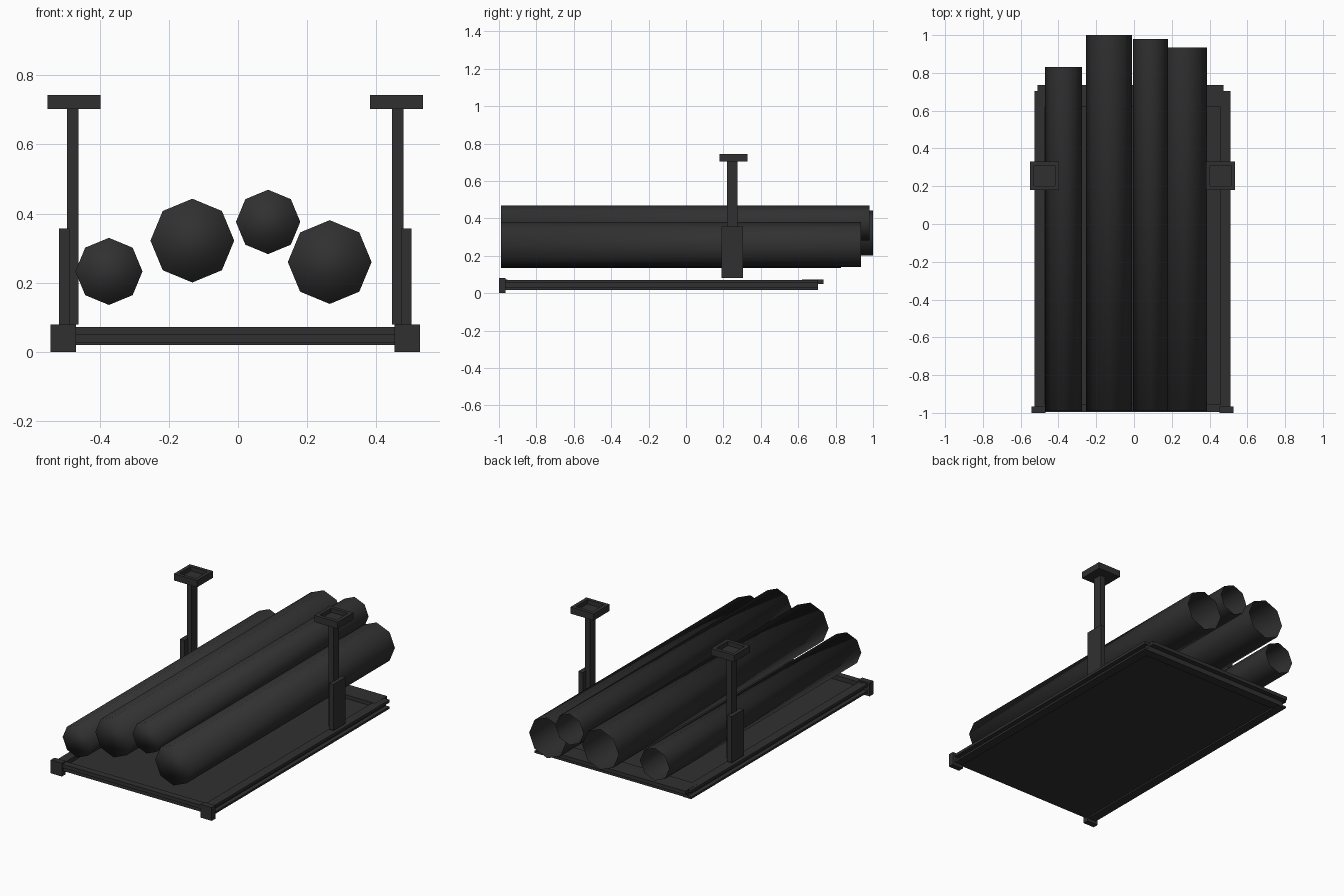
import bpy, bmesh, math

if "Cube" in bpy.data.objects:
    bpy.data.objects.remove(bpy.data.objects["Cube"])

# One dark colour for everything
mat = bpy.data.materials.new("charcoal")
mat.diffuse_color = (0.03, 0.03, 0.03, 1)
mat.use_nodes = True
mat.node_tree.nodes["Principled BSDF"].inputs["Base Color"].default_value = mat.diffuse_color


def finish(name, bm, smooth=False):
    bmesh.ops.recalc_face_normals(bm, faces=bm.faces)
    me = bpy.data.meshes.new(name)
    bm.to_mesh(me)
    bm.free()
    me.materials.append(mat)
    for p in me.polygons:
        p.use_smooth = smooth
    ob = bpy.data.objects.new(name, me)
    bpy.context.collection.objects.link(ob)
    return ob


def box(name, x0, x1, y0, y1, z0, z1, recess=0):
    bm = bmesh.new()
    bmesh.ops.create_cube(bm, size=1)
    for v in bm.verts:
        v.co.x = x1 if v.co.x > 0 else x0
        v.co.y = y1 if v.co.y > 0 else y0
        v.co.z = z1 if v.co.z > 0 else z0
    if recess:
        bm.normal_update()
        top = max(bm.faces, key=lambda f: f.calc_center_median().z)
        bmesh.ops.inset_region(bm, faces=[top], thickness=recess)
        top = next(f for f in bm.faces if f.normal.z > .9
                   and all(x0 + .001 < v.co.x < x1 - .001 for v in f.verts))
        geo = bmesh.ops.extrude_face_region(bm, geom=[top])["geom"]
        for v in geo:
            if isinstance(v, bmesh.types.BMVert):
                v.co.z -= 0.025
        if top.is_valid:
            bm.faces.remove(top)
    return finish(name, bm)


def log(name, x, z, r, y1):
    """Eight-sided log: closed front end, open back end."""
    bm = bmesh.new()
    rings = [[bm.verts.new((x + r * math.cos(i * math.pi / 4), y,
                            z + r * math.sin(i * math.pi / 4)))
              for i in range(8)] for y in (-0.99, y1)]
    for i in range(8):
        j = (i + 1) % 8
        bm.faces.new((rings[0][i], rings[0][j], rings[1][j], rings[1][i]))
    bm.faces.new(rings[0])
    return finish(name, bm, True)


# Stacked logs
for n, a in enumerate([(-.373, .233, .097, .83), (-.132, .322, .121, 1.0),
                       (.087, .376, .093, .98), (.265, .26, .121, .935)]):
    log(f"log_{n + 1}", *a)

# Bed floor and lipped end bars
CX = -0.008
box("bed_floor", -.475, .458, -.97, .69, .027, .047)
box("front_bar", -.50, .485, -.985, -.955, .027, .05)
box("front_bar_lip", -.50, .485, -.995, -.955, .05, .072)
box("back_bar", -.48, .465, .65, .705, .02, .05)
box("back_bar_lip", -.51, .475, .62, .735, .05, .072)

# Side rails, corner blocks, stakes with brackets and recessed caps
for s, side in ((-1, "left"), (1, "right")):
    def sbox(name, a, b, *rest, **kw):
        xs = sorted((CX + s * a, CX + s * b))
        return box(f"{side}_{name}", *xs, *rest, **kw)
    sbox("rail_web", .465, .495, -.97, .705, .018, .06)
    sbox("rail_top", .465, .52, -.97, .705, .055, .071)
    sbox("rail_bottom", .465, .52, -.97, .705, .018, .03)
    sbox("corner_block", .46, .534, -1, -.965, 0, .08)
    sbox("stake_bracket", .479, .509, .19, .305, .08, .357)
    sbox("stake", .453, .486, .22, .275, .08, .71)
    sbox("stake_cap", .389, .543, .18, .33, .703, .743, recess=.03)
